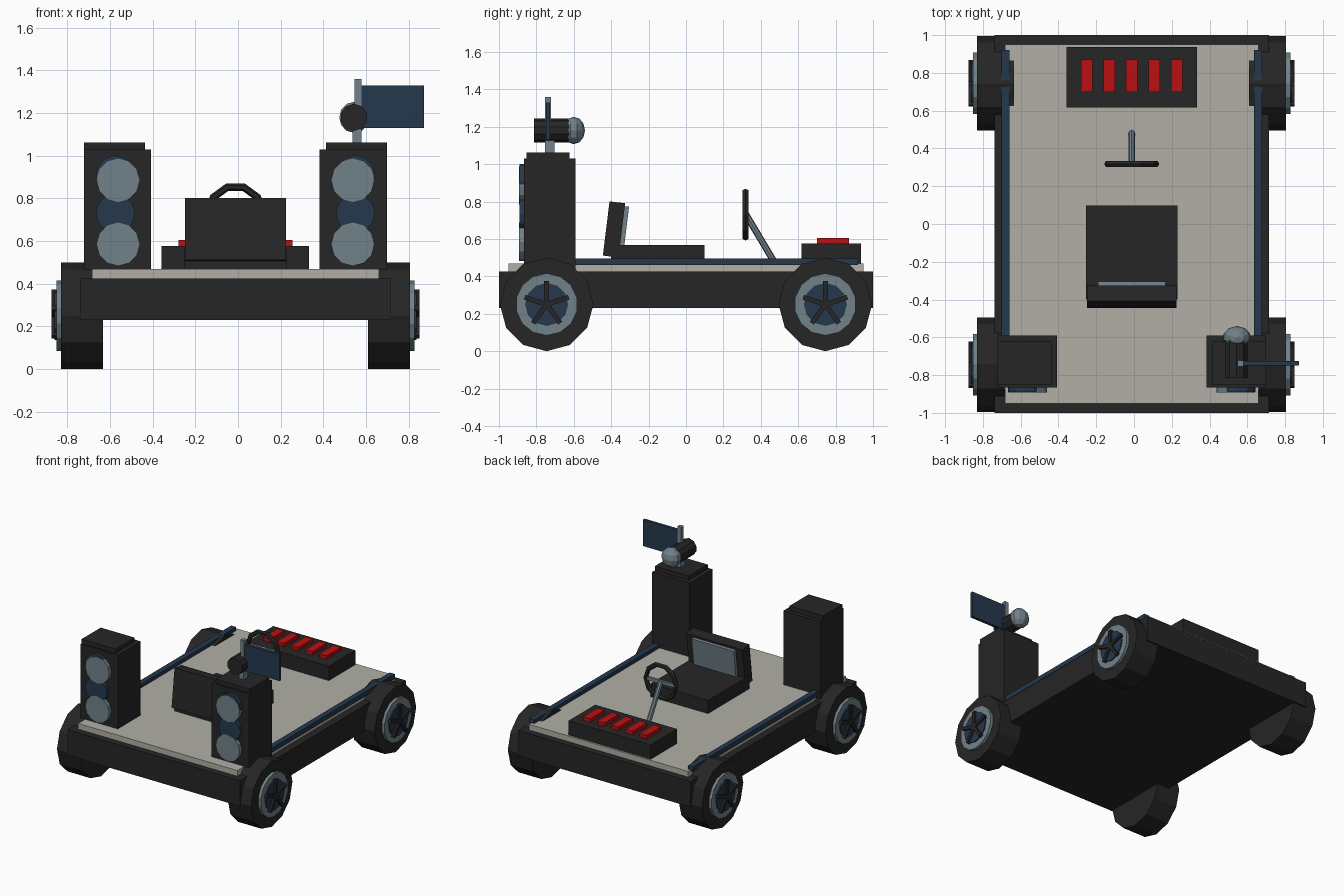
import bpy, bmesh, math
from mathutils import Matrix, Vector

if "Cube" in bpy.data.objects:
    bpy.data.objects.remove(bpy.data.objects["Cube"])

CX = -0.012  # centre line of the cart body


def material(name, rgb):
    m = bpy.data.materials.new(name)
    m.diffuse_color = (*rgb, 1)
    m.use_nodes = True
    m.node_tree.nodes["Principled BSDF"].inputs["Base Color"].default_value = m.diffuse_color
    return m


BLACK = material("black", (0.019, 0.019, 0.019))
BLUE = material("navy blue", (0.018, 0.04, 0.075))
PALE = material("pale steel", (0.165, 0.225, 0.255))
DECK = material("warm grey", (0.44, 0.43, 0.38))
RED = material("red", (0.5, 0.005, 0.006))


def finish(name, bm, mat):
    bmesh.ops.recalc_face_normals(bm, faces=bm.faces)
    me = bpy.data.meshes.new(name)
    bm.to_mesh(me)
    bm.free()
    me.materials.append(mat)
    ob = bpy.data.objects.new(name, me)
    bpy.context.collection.objects.link(ob)
    return ob


def box(name, x, y, z, mat, tilt=0):
    """Box from ranges, optionally tilted about x through its centre."""
    bm = bmesh.new()
    size = [r[1] - r[0] for r in (x, y, z)]
    mid = Vector([(r[0] + r[1]) / 2 for r in (x, y, z)])
    bmesh.ops.create_cube(bm, size=1, matrix=Matrix.Translation(mid)
                          @ Matrix.Rotation(tilt, 4, 'X') @ Matrix.Diagonal((*size, 1)))
    return finish(name, bm, mat)


def rod(name, a, b, r, n, mat):
    """Cylinder with n sides between two points."""
    a, b = Vector(a), Vector(b)
    d = b - a
    rot = d.to_track_quat('Z', 'Y').to_matrix().to_4x4()
    bm = bmesh.new()
    bmesh.ops.create_cone(bm, cap_ends=True, segments=n, radius1=r, radius2=r, depth=d.length,
                          matrix=Matrix.Translation((a + b) / 2) @ rot)
    return finish(name, bm, mat)


def span(s, a, b):
    """Range mirrored about the centre line for side s."""
    return sorted((CX + s * a, CX + s * b))


# chassis and deck
box("chassis", (CX - 0.727, CX + 0.727), (-1, 1), (0.23, 0.425), BLACK)
box("deck", (CX - 0.672, CX + 0.672), (-0.95, 0.95), (0.42, 0.468), DECK)

for s, side in ((-1, "left"), (1, "right")):
    # side rail
    box(side + "_rail", span(s, 0.648, 0.69), (-0.75, 0.92), (0.46, 0.495), BLUE)

    # wheels: tyre, rim, hub disc and five spokes
    for y, end in ((-0.745, "front"), (0.745, "rear")):
        name = f"{end}_{side}_"
        for part, x0, x1, r, n, mat in (("tyre", 0.622, 0.818, 0.25, 12, BLACK),
                                        ("rim", 0.80, 0.84, 0.166, 14, PALE),
                                        ("hub", 0.82, 0.848, 0.115, 12, BLUE)):
            rod(name + part, (CX + s * x0, y, 0.25), (CX + s * x1, y, 0.25), r, n, mat)
        bm = bmesh.new()
        for i in range(5):
            bmesh.ops.create_cube(bm, size=1, matrix=Matrix.Translation((CX + s * 0.85, y, 0.25))
                                  @ Matrix.Rotation(i * math.tau / 5, 4, 'X')
                                  @ Matrix.Translation((0, 0, 0.062))
                                  @ Matrix.Diagonal((0.026, 0.026, 0.124, 1)))
        finish(name + "spokes", bm, BLACK)

    # speaker tower with cap and front cones
    box(side + "_tower", span(s, 0.395, 0.71), (-0.866, -0.59), (0.44, 1.03), BLACK)
    box(side + "_tower_cap", span(s, 0.425, 0.71), (-0.852, -0.622), (1.02, 1.063), BLACK)
    x = CX + s * 0.55
    for i, (z, r, front, mat) in enumerate(((0.585, 0.102, -0.893, PALE), (0.885, 0.102, -0.893, PALE),
                                            (0.73, 0.092, -0.889, BLUE), (0.91, 0.092, -0.889, BLUE))):
        bx = x + (s * 0.013 if mat == BLUE else 0)
        rod(f"{side}_speaker_cone_{i}", (bx, -0.86, z), (bx, front, z), r, 12, mat)

# seat
box("seat_base", (CX - 0.242, CX + 0.242), (-0.40, 0.098), (0.46, 0.568), BLACK)
TILT = math.radians(-7)
box("seat_back", (CX - 0.237, CX + 0.237), (-0.427, -0.343), (0.505, 0.797), BLACK, TILT)
box("seat_back_pad", (CX - 0.178, CX + 0.178), (-0.347, -0.317), (0.567, 0.775), PALE, TILT)

# steering wheel: ten-sided ring swept around its centre
bm = bmesh.new()
rings = []
for i in range(10):
    a = i * math.tau / 10
    rings.append([])
    for j in range(6):
        b = j * math.tau / 6
        r = 0.128 + 0.018 * math.cos(b)
        rings[-1].append(bm.verts.new((CX + r * math.cos(a), 0.318 + 0.018 * math.sin(b),
                                       0.73 + r * math.sin(a))))
for i in range(10):
    p, q = rings[i], rings[(i + 1) % 10]
    for j in range(6):
        k = (j + 1) % 6
        bm.faces.new((p[j], p[k], q[k], q[j]))
finish("steering_wheel", bm, BLACK)
box("steering_spoke", (CX - 0.12, CX + 0.12), (0.309, 0.327), (0.718, 0.742), PALE)
rod("steering_column", (CX, 0.318, 0.735), (CX, 0.485, 0.455), 0.018, 8, PALE)

# rear console with red bars
box("console", (CX - 0.346, CX + 0.346), (0.617, 0.936), (0.46, 0.577), BLACK)
for i in range(5):
    x = CX + (i - 2) * 0.119
    box(f"console_light_{i}", (x - 0.03, x + 0.03), (0.70, 0.872), (0.57, 0.604), RED)

# mast, flag and lamp on the right tower
box("mast", (0.547, 0.579), (-0.754, -0.722), (1.05, 1.36), PALE)
box("lamp_stand", (0.537, 0.577), (-0.755, -0.703), (1.05, 1.15), PALE)
box("flag", (0.57, 0.873), (-0.748, -0.726), (1.13, 1.33), BLUE)
rod("lamp_body", (0.543, -0.814, 1.18), (0.543, -0.62, 1.18), 0.064, 10, BLACK)
bm = bmesh.new()
bmesh.ops.create_uvsphere(bm, u_segments=10, v_segments=6, radius=1,
                          matrix=Matrix.Translation((0.545, -0.60, 1.18))
                          @ Matrix.Diagonal((0.074, 0.06, 0.073, 1)))
finish("lamp_globe", bm, PALE)
